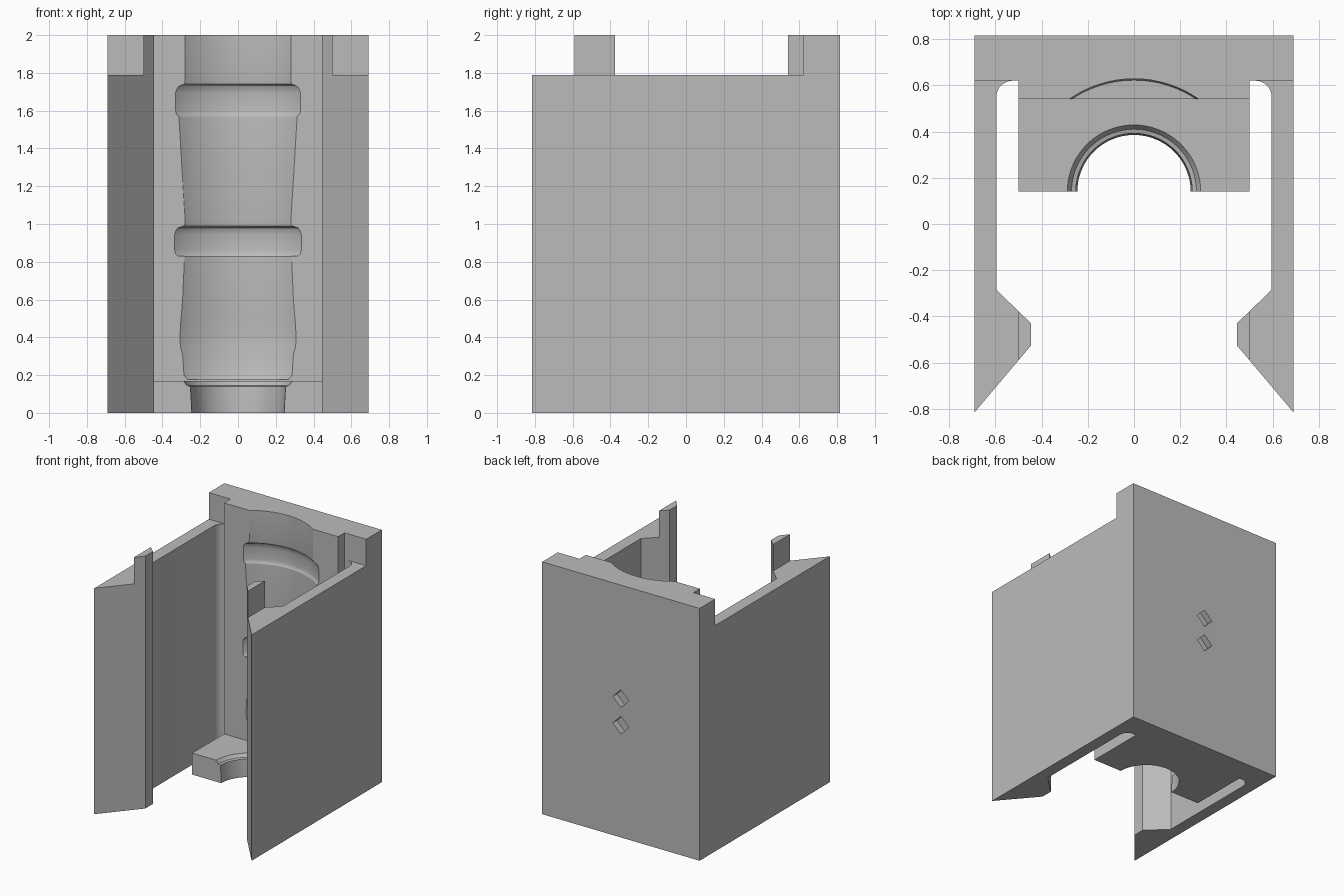
import bpy, bmesh, math
from mathutils import Matrix, Vector

if "Cube" in bpy.data.objects:
    bpy.data.objects.remove(bpy.data.objects["Cube"])

# One plain grey plastic
GREY = (0.5, 0.5, 0.5, 1)
plastic = bpy.data.materials.new("grey plastic")
plastic.use_nodes = True
plastic.diffuse_color = GREY
plastic.node_tree.nodes["Principled BSDF"].inputs["Base Color"].default_value = GREY

AXIS_Y = 0.14


def finish(name, bm):
    bmesh.ops.recalc_face_normals(bm, faces=bm.faces)
    mesh = bpy.data.meshes.new(name)
    bm.to_mesh(mesh)
    bm.free()
    mesh.materials.append(plastic)
    obj = bpy.data.objects.new(name, mesh)
    bpy.context.collection.objects.link(obj)
    return obj


def prism(name, outline, height):
    bm = bmesh.new()
    face = bm.faces.new([bm.verts.new((x, y, 0)) for x, y in outline])
    up = bmesh.ops.extrude_face_region(bm, geom=[face])
    bmesh.ops.translate(bm, vec=(0, 0, height),
                        verts=[v for v in up["geom"] if isinstance(v, bmesh.types.BMVert)])
    return finish(name, bm)


def box(name, low, high, turn=0):
    low, high = Vector(low), Vector(high)
    bm = bmesh.new()
    bmesh.ops.create_cube(bm, size=1, matrix=Matrix.Translation((low + high) / 2)
                          @ Matrix.Rotation(turn, 4, 'Y')
                          @ Matrix.Diagonal((*(high - low), 1)))
    return finish(name, bm)


def lathe(name, profile, steps=128):
    bm = bmesh.new()
    verts = [bm.verts.new((r, AXIS_Y, z)) for r, z in profile]
    edges = [bm.edges.new(pair) for pair in zip(verts, verts[1:])]
    bmesh.ops.spin(bm, geom=verts + edges, cent=(0, AXIS_Y, 0), axis=(0, 0, 1),
                   angle=math.tau, steps=steps)
    bmesh.ops.remove_doubles(bm, verts=bm.verts, dist=0.0001)
    return finish(name, bm)


def cut(target, cutter):
    cutter.hide_render = True
    mod = target.modifiers.new("cut", 'BOOLEAN')
    mod.operation, mod.solver, mod.object = 'DIFFERENCE', 'EXACT', cutter
    graph = bpy.context.evaluated_depsgraph_get()
    mesh = bpy.data.meshes.new_from_object(target.evaluated_get(graph))
    target.modifiers.clear()
    target.data = mesh
    bpy.data.objects.remove(cutter)


# Plan outline: back wall, shelf block, slots with a round corner, hooked arms
fillet = [(0.525 + 0.07 * math.cos(a), 0.55 + 0.07 * math.sin(a))
          for a in [math.pi / 2 * (1 - i / 8) for i in range(9)]]
half = [(0.5, AXIS_Y), (0.5, 0.62)] + fillet + [
    (0.595, -0.285), (0.445, -0.43), (0.445, -0.525), (0.69, -0.815), (0.69, 0.815)]
holder = prism("clip_holder", half + [(-x, y) for x, y in reversed(half)], 2)

# Clear the space above the shelf and lower the arms
cut(holder, box("shelf_space", (-0.55, 0, 0.17), (0.55, 0.54, 2.2)))
for side in (-1, 1):
    xs = sorted((side * 0.5, side * 0.9))
    cut(holder, box("arm_top_space", (xs[0], -1, 1.79), (xs[1], 0.62, 2.2)))

# Round seat: neck hole, bulged lower body and two ring grooves
seat = [(0, -0.1), (0.245, -0.1), (0.245, 0.02), (0.252, 0.14), (0.27, 0.145), (0.29, 0.172),
        (0.29, 0.178), (0.482, 0.178), (0.492, 0.2), (0.496, 0.31), (0.503, 0.35), (0.505, 0.4),
        (0.502, 0.48), (0.496, 0.6), (0.491, 0.8), (0.491, 0.83)]
for bottom, top, radius in ((0.83, 0.99, 0.522), (1.57, 1.74, 0.519)):
    seat += [(radius - 0.011, bottom), (radius - 0.003, bottom + 0.012), (radius, bottom + 0.03),
             (radius, top - 0.045), (radius - 0.004, top - 0.025), (radius - 0.011, top - 0.01),
             (0.492, top), (0.488, top + 0.02)]
seat += [(0.488, 2.2), (0, 2.2)]
cut(holder, lathe("round_seat", seat))

# Two diamond pockets in the back
edge = 0.07 / math.sqrt(2)
for z in (0.89, 1.1):
    cut(holder, box("diamond_pocket", (-edge, 0.765, z - edge), (edge, 0.9, z + edge), math.pi / 4))

bpy.ops.object.select_all(action='DESELECT')
holder.select_set(True)
bpy.context.view_layer.objects.active = holder
bpy.ops.object.shade_smooth_by_angle(angle=math.radians(30))
